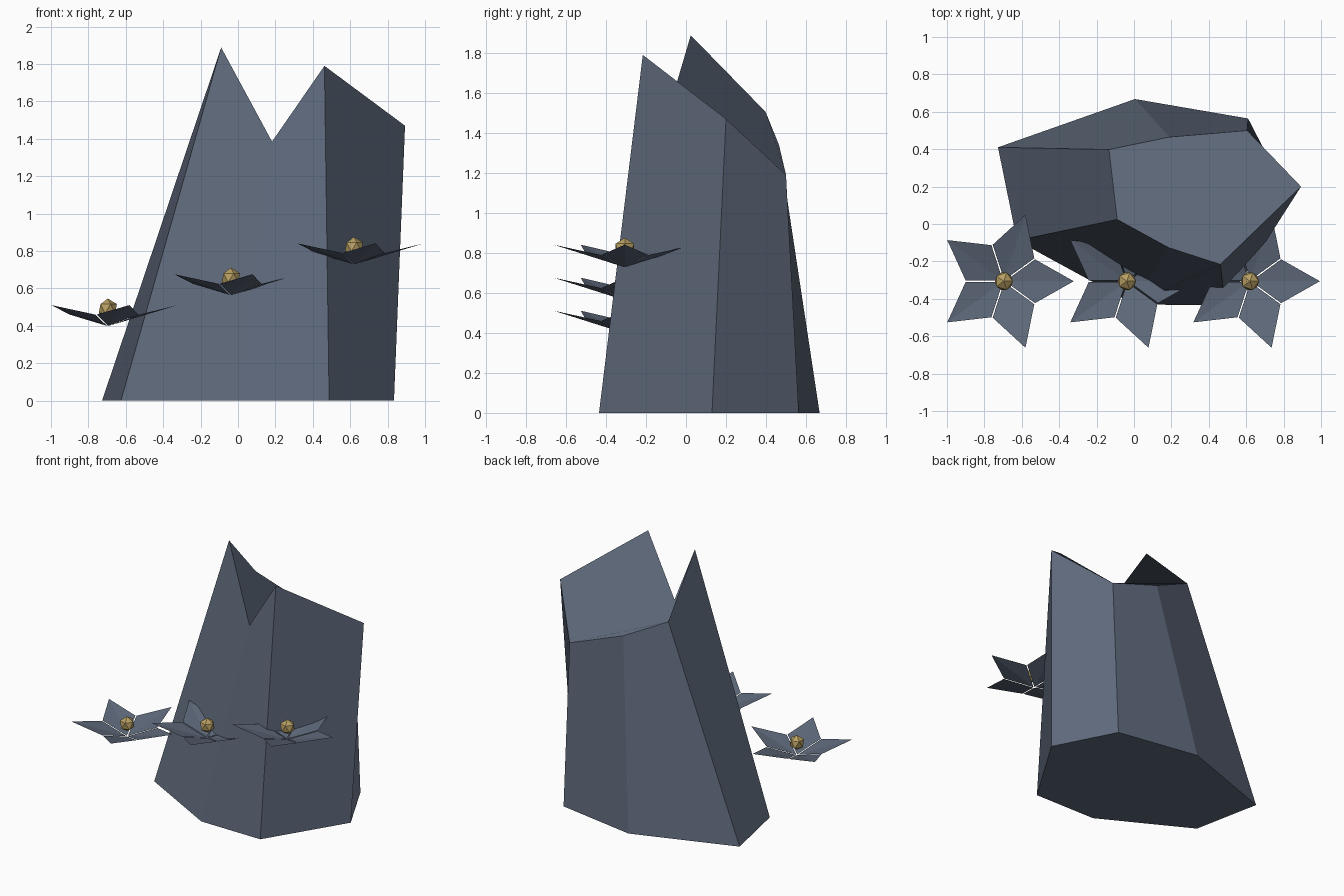
import bpy, bmesh, math
from mathutils import Matrix, Vector

if "Cube" in bpy.data.objects:
    bpy.data.objects.remove(bpy.data.objects["Cube"])


def material(name, rgb):
    m = bpy.data.materials.new(name)
    m.diffuse_color = (*rgb, 1)
    m.use_nodes = True
    m.node_tree.nodes["Principled BSDF"].inputs["Base Color"].default_value = m.diffuse_color
    return m


SLATE = material("slate_blue", (0.112, 0.14, 0.195))
GOLD = material("pollen_gold", (0.48, 0.35, 0.125))


def add_object(name, bm, mat):
    mesh = bpy.data.meshes.new(name)
    bm.to_mesh(mesh)
    bm.free()
    mesh.materials.append(mat)
    obj = bpy.data.objects.new(name, mesh)
    bpy.context.collection.objects.link(obj)
    return obj


# Rock: seven-sided column, ragged slanted top with a notch in front
base = [(0.834, 0.13), (0.61, 0.564), (0.005, 0.668), (-0.727, 0.41),
        (-0.626, -0.088), (0.0, -0.43), (0.487, -0.435)]
top = [(0.893, 0.2, 1.47), (0.605, 0.5, 1.19), (0.19, 0.465, 1.34),
       (-0.134, 0.398, 1.505), (-0.09, 0.024, 1.888),
       (0.182, -0.125, 1.385), (0.462, -0.216, 1.79)]
bm = bmesh.new()
lower = [bm.verts.new((x, y, 0)) for x, y in base]
upper = [bm.verts.new(p) for p in top]
for i in range(7):
    j = (i + 1) % 7
    bm.faces.new((lower[i], lower[j], upper[j], upper[i]))
bm.faces.new(lower[::-1])
bm.faces.new(upper)
add_object("rock", bm, SLATE)


# Flowers: five folded petals tilting up around a floating gold ball
def flower(index, x, z):
    place = Vector((x, -0.306, z))
    bm = bmesh.new()
    for k in range(5):
        turn = Matrix.Rotation(math.radians(72 * k), 3, 'Z')
        root, right, tip, left = [
            bm.verts.new(place + turn @ Vector(p)) for p in
            ((0.006, 0, 0), (0.167, -0.117, 0.06), (0.374, 0, 0.111), (0.167, 0.117, 0.06))]
        bm.faces.new((root, right, tip))
        bm.faces.new((root, tip, left))
    add_object(f"petals_{index}", bm, SLATE)

    bm = bmesh.new()
    bmesh.ops.create_icosphere(bm, subdivisions=1, radius=0.054,
                               matrix=Matrix.Translation(place + Vector((0, 0, 0.092))))
    add_object(f"flower_centre_{index}", bm, GOLD)


for i, (x, z) in enumerate([(-0.696, 0.4), (-0.038, 0.565), (0.62, 0.73)], 1):
    flower(i, x, z)
